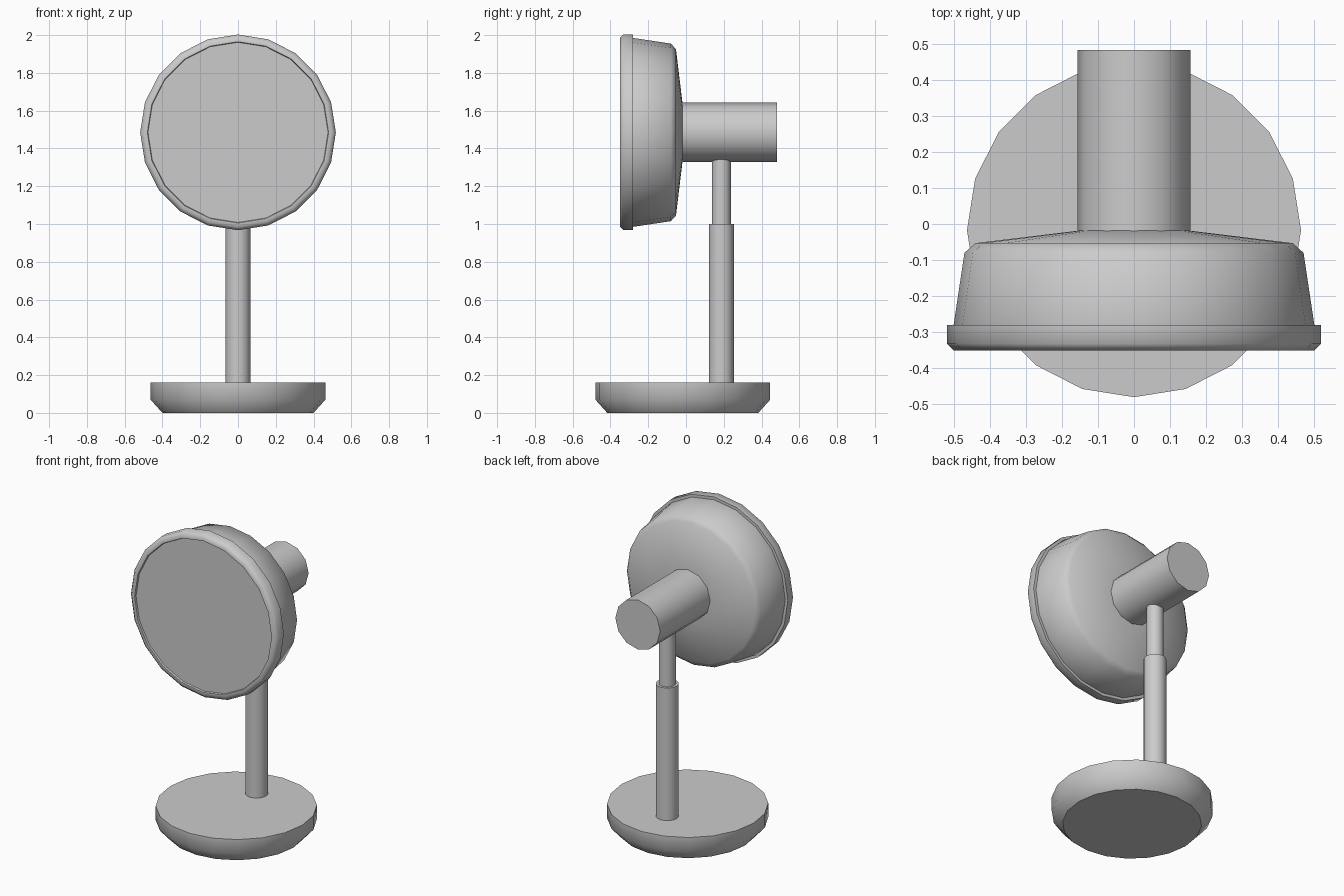
import bpy, bmesh
from math import cos, sin, tau, radians

if "Cube" in bpy.data.objects:
    bpy.data.objects.remove(bpy.data.objects["Cube"])


def lathe(name, profile, centre, axis='Z', sides=20, closed=False):
    """Revolve (radius, height) points round an axis; open profiles get end caps."""
    bm = bmesh.new()
    rings = []
    for r, h in profile:
        ring = []
        for i in range(sides):
            a = tau * i / sides
            u, v = r * cos(a), r * sin(a)
            p = (u, v, h) if axis == 'Z' else (u, h, v)
            ring.append(bm.verts.new(p))
        rings.append(ring)
    pairs = list(zip(rings, rings[1:]))
    if closed:
        pairs.append((rings[-1], rings[0]))
    else:
        bm.faces.new(rings[0])
        bm.faces.new(rings[-1])
    for a, b in pairs:
        for i in range(sides):
            j = (i + 1) % sides
            bm.faces.new((a[i], a[j], b[j], b[i]))
    bmesh.ops.recalc_face_normals(bm, faces=bm.faces)
    mesh = bpy.data.meshes.new(name)
    bm.to_mesh(mesh)
    bm.free()
    obj = bpy.data.objects.new(name, mesh)
    obj.location = centre
    bpy.context.collection.objects.link(obj)
    bpy.ops.object.select_all(action='DESELECT')
    obj.select_set(True)
    bpy.context.view_layer.objects.active = obj
    bpy.ops.object.shade_smooth_by_angle(angle=radians(46))
    return obj


# Weighted foot with tapered underside
lathe("base", [(0.40, 0), (0.463, 0.07), (0.463, 0.16)], (0, -0.017, 0))

# Telescopic stand
POLE_Y = 0.187
lathe("lower_pole", [(0.066, 0.15), (0.066, 1.0)], (0, POLE_Y, 0), sides=16)
lathe("upper_pole", [(0.05, 0.99), (0.05, 1.35)], (0, POLE_Y, 0), sides=16)

# Head: everything turned about a horizontal axis
HEAD = (0, 0, 1.485)
lathe("motor_housing", [(0.157, -0.03), (0.157, 0.483)], HEAD, 'Y', 12)
lathe("head_shell",
      [(0.485, -0.34), (0.50, -0.28), (0.47, -0.08), (0.44, -0.053), (0.15, -0.018)],
      HEAD, 'Y')
lathe("front_rim",
      [(0.475, -0.335), (0.48, -0.35), (0.50, -0.35), (0.518, -0.332),
       (0.518, -0.28), (0.475, -0.28)],
      HEAD, 'Y', closed=True)
